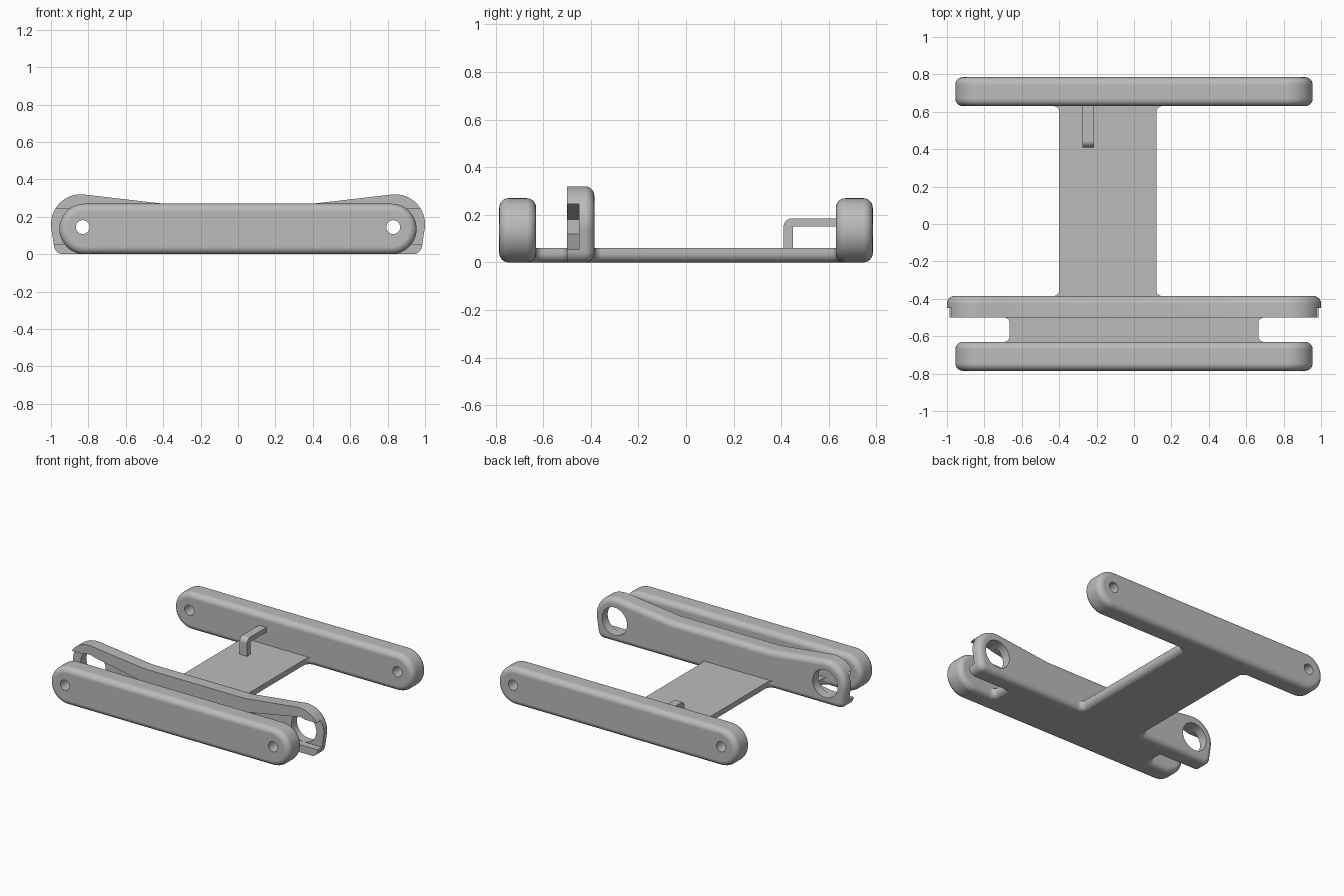
import bpy, bmesh
from math import radians, sin, cos

cube = bpy.data.objects.get("Cube")
if cube:
    bpy.data.objects.remove(cube)

grey = bpy.data.materials.new("plain grey")
grey.use_nodes = True
colour = (0.5, 0.5, 0.5, 1)
grey.diffuse_color = colour
grey.node_tree.nodes["Principled BSDF"].inputs["Base Color"].default_value = colour

AXES = {
    "X": lambda u, v, d: (d, u, v),
    "Y": lambda u, v, d: (u, d, v),
    "Z": lambda u, v, d: (u, v, d),
}


def arc(cx, cy, r, a0, a1, n=12):
    angles = [radians(a0 + (a1 - a0) * i / n) for i in range(n + 1)]
    return [(cx + r * cos(a), cy + r * sin(a)) for a in angles]


def mirrored(side, cx=0):
    """Close a right-hand half outline with its mirror image about cx."""
    return side + [(2 * cx - u, v) for u, v in reversed(side)]


def prism(name, outline, axis, d0, d1, round_at=(), radius=0.04):
    """Extrude an outline along an axis, rounding the rims at chosen depths."""
    bm = bmesh.new()
    place = AXES[axis]
    rims = {d: [bm.verts.new(place(u, v, d)) for u, v in outline] for d in (d0, d1)}
    for rim in rims.values():
        bm.faces.new(rim)
    n = len(outline)
    a, b = rims[d0], rims[d1]
    for i in range(n):
        j = (i + 1) % n
        bm.faces.new((a[i], a[j], b[j], b[i]))
    bmesh.ops.recalc_face_normals(bm, faces=bm.faces[:])
    edges = [bm.edges.get((rims[d][i], rims[d][(i + 1) % n]))
             for d in round_at for i in range(n)]
    if edges:
        bmesh.ops.bevel(bm, geom=edges, offset=radius, segments=6,
                        profile=0.5, affect="EDGES")
    mesh = bpy.data.meshes.new(name)
    bm.to_mesh(mesh)
    bm.free()
    mesh.materials.append(grey)
    obj = bpy.data.objects.new(name, mesh)
    bpy.context.collection.objects.link(obj)
    return obj


def activate(obj):
    bpy.ops.object.select_all(action="DESELECT")
    obj.select_set(True)
    bpy.context.view_layer.objects.active = obj


def cut(obj, cutter):
    mod = obj.modifiers.new("cut", "BOOLEAN")
    mod.operation = "DIFFERENCE"
    mod.solver = "EXACT"
    mod.object = cutter
    activate(obj)
    bpy.ops.object.modifier_apply(modifier=mod.name)
    bpy.data.objects.remove(cutter)


def finish(obj):
    activate(obj)
    bpy.ops.object.shade_smooth_by_angle(angle=radians(30))
    obj.modifiers.new("even shading", "WEIGHTED_NORMAL").keep_sharp = True


# Front and back bars: rounded ends with a pin hole through each
for name, y0, y1 in (("front_bar", -0.785, -0.63), ("back_bar", 0.63, 0.785)):
    bar = prism(name, mirrored(arc(0.82, 0.135, 0.135, -90, 90, 24)),
                "Y", y0, y1, (y0, y1))
    for side in (-1, 1):
        hole = arc(side * 0.83, 0.145, 0.037, 0, 345, 23)
        cut(bar, prism("pin_hole", hole, "Y", y0 - 0.1, y1 + 0.1))
    finish(bar)

# Middle bar: raised ends, back rim rounded
half = (arc(0.935, 0.05, 0.05, -90, 0, 8) + arc(0.84, 0.16, 0.16, -12, 97, 24)
        + [(0.4, 0.27)])
middle = prism("middle_bar", mirrored(half), "Y", -0.5, -0.385, (-0.385,))
pocket = [(0.45, 0.12), (0.8, 0.055), (1.1, 0.055),
          (1.1, 0.245), (0.8, 0.245), (0.45, 0.18)]
for side in (-1, 1):
    # Tapered pocket open at the end, then the large round hole
    cut(middle, prism("pocket", [(side * u, v) for u, v in pocket],
                      "Y", -0.6, -0.45))
    ring = arc(side * 0.84, 0.155, 0.1, 0, 350, 35)
    cut(middle, prism("ring_hole", ring, "Y", -0.7, -0.2))
finish(middle)


# Floor plates: flared where they meet the bars, bottom rim rounded
def floor_plate(name, cx, half_width, y0, y1, r=0.03, sink=0.1):
    x = cx + half_width + r
    side = ([(x, y0 - sink)] + arc(x, y0 + r, r, 270, 180, 8)
            + arc(x, y1 - r, r, 180, 90, 8) + [(x, y1 + sink)])
    finish(prism(name, mirrored(side, cx), "Z", 0, 0.06, (0,)))


floor_plate("front_floor", 0, 0.665, -0.63, -0.5)
floor_plate("centre_floor", -0.14, 0.26, -0.385, 0.63)

# Hook: bent strip from the floor to the back bar
strip = ([(0.45, 0.04), (0.45, 0.15), (0.66, 0.15), (0.66, 0.185)]
         + arc(0.445, 0.15, 0.035, 90, 180, 8) + [(0.41, 0.04)])
finish(prism("hook", strip, "X", -0.275, -0.215))
